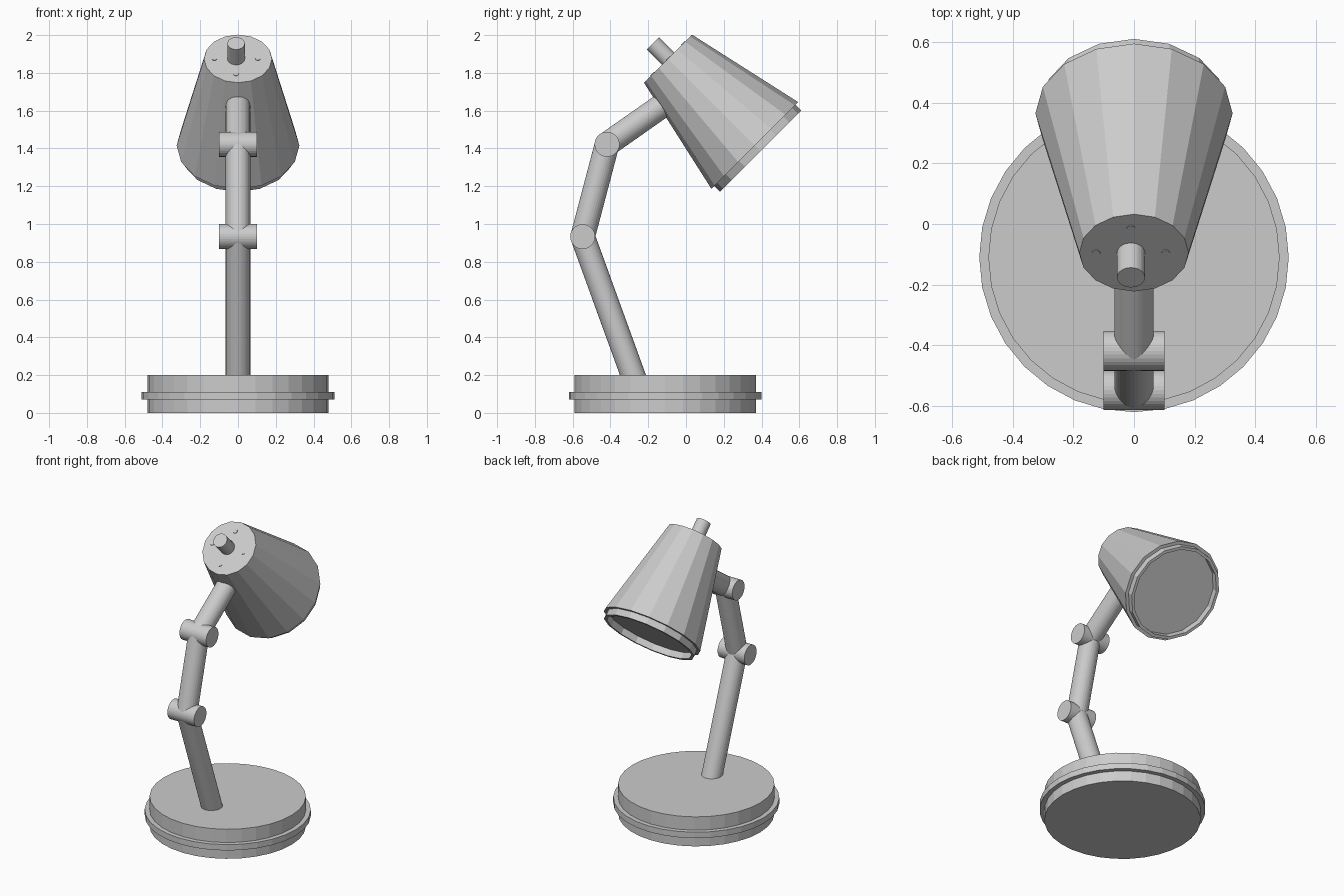
import bpy
import math
from mathutils import Vector

cube = bpy.data.objects.get("Cube")
if cube:
    bpy.data.objects.remove(cube, do_unlink=True)

grey = bpy.data.materials.new("light_grey")
grey.use_nodes = True
colour = (0.6, 0.6, 0.6, 1)
grey.diffuse_color = colour
grey.node_tree.nodes["Principled BSDF"].inputs["Base Color"].default_value = colour


def lathe(name, origin, axis, profile, sides=32):
    """Revolve (radius, distance) points about an axis, closing both ends."""
    rot = Vector(axis).to_track_quat("Z", "Y").to_matrix()
    verts, faces = [], []
    for radius, dist in profile:
        for i in range(sides):
            a = 2 * math.pi * i / sides
            point = Vector((radius * math.cos(a), radius * math.sin(a), dist))
            verts.append(Vector(origin) + rot @ point)
    for ring in range(len(profile) - 1):
        for i in range(sides):
            j = (i + 1) % sides
            low, high = ring * sides, (ring + 1) * sides
            faces.append((low + i, low + j, high + j, high + i))
    last = (len(profile) - 1) * sides
    faces.append(tuple(reversed(range(sides))))
    faces.append(tuple(range(last, last + sides)))
    mesh = bpy.data.meshes.new(name)
    mesh.from_pydata(verts, [], faces)
    mesh.materials.append(grey)
    obj = bpy.data.objects.new(name, mesh)
    bpy.context.collection.objects.link(obj)
    return obj


def rod(name, start, end, radius, sides=32):
    axis = Vector(end) - Vector(start)
    return lathe(name, start, axis, [(radius, 0), (radius, axis.length)], sides)


# Round base with a raised band
lathe("base", (0, -0.11, 0), (0, 0, 1),
      [(0.48, 0), (0.48, 0.07), (0.51, 0.07), (0.51, 0.11), (0.48, 0.11), (0.48, 0.2)])

# Jointed arm
foot = Vector((0, -0.27, 0.17))
elbow = Vector((0, -0.547, 0.933))
wrist = Vector((0, -0.418, 1.422))
neck = Vector((0, -0.05, 1.68))
rod("lower_arm", foot, elbow, 0.065)
rod("middle_arm", elbow, wrist, 0.065)
rod("upper_arm", wrist, neck, 0.065)
half_pin = Vector((0.1, 0, 0))
for name, centre in (("elbow_joint", elbow), ("wrist_joint", wrist)):
    rod(name, centre - half_pin, centre + half_pin, 0.066)

# Tapered shade, with a thin lip around a recessed lamp panel
cap = Vector((0, -0.095, 1.875))
aim = Vector((0, 1, -1)).normalized()
lathe("shade", cap, aim,
      [(0.18, 0), (0.325, 0.65), (0.304, 0.65), (0.304, 0.693),
       (0.285, 0.693), (0.285, 0.65)], 16)

# Switch knob and four small screws on the cap
knob = cap + Vector((-0.01, 0, 0))
rod("switch_knob", knob + aim * 0.02, knob - aim * 0.115, 0.046)
across = Vector((1, 0, 0))
up = across.cross(aim)
for i in range(4):
    a = i * math.pi / 2
    spot = knob + (across * math.cos(a) + up * math.sin(a)) * 0.115
    rod("cap_screw", spot + aim * 0.01, spot - aim * 0.003, 0.014, 12)
